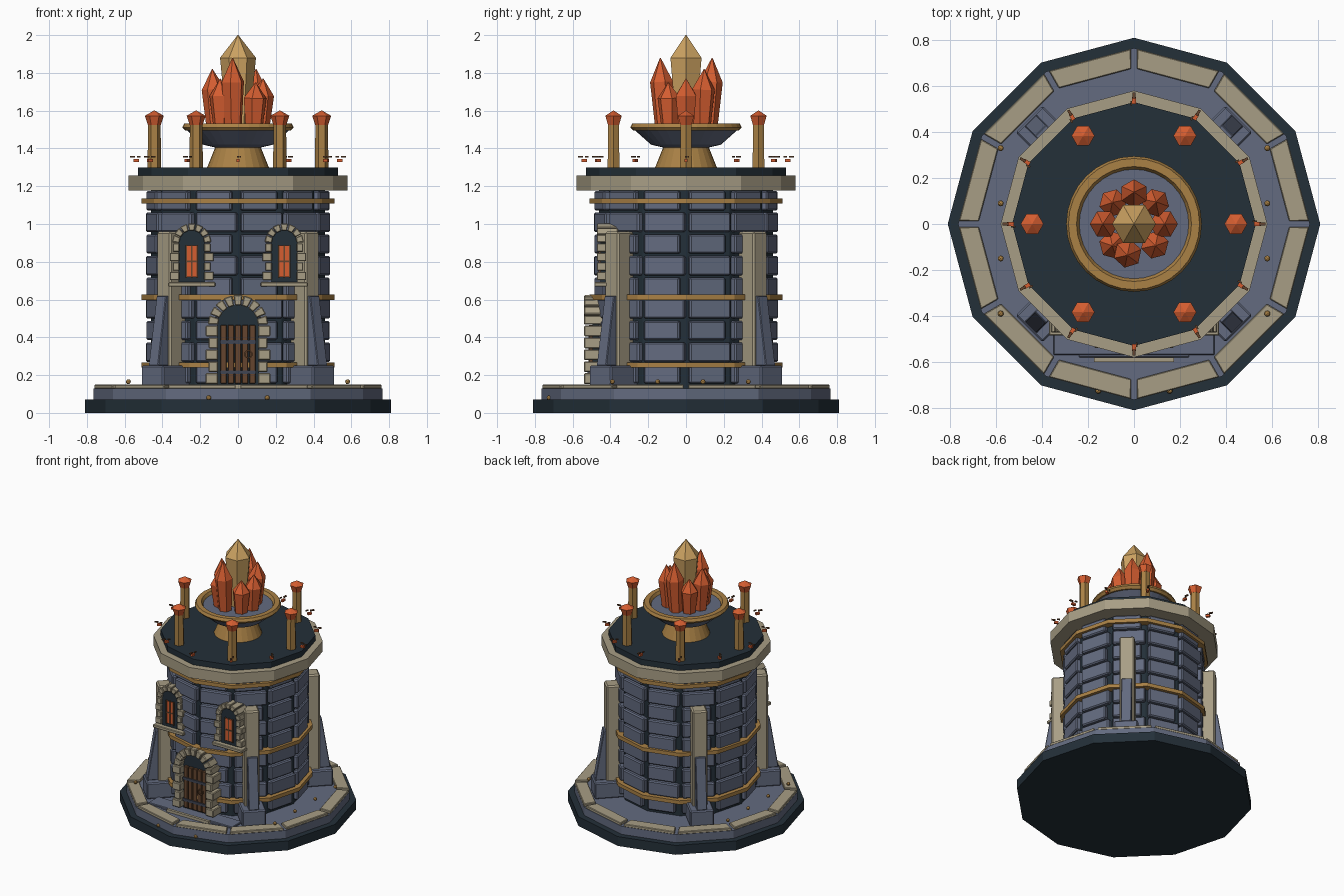
import bpy, bmesh
from math import sin, cos, pi, radians
from mathutils import Matrix, Vector

if "Cube" in bpy.data.objects:
    bpy.data.objects.remove(bpy.data.objects["Cube"], do_unlink=True)


def material(name, r, g, b):
    m = bpy.data.materials.new(name)
    m.use_nodes = True
    m.diffuse_color = (r, g, b, 1)
    m.node_tree.nodes["Principled BSDF"].inputs["Base Color"].default_value = (r, g, b, 1)
    return m


NAVY = material("dark navy stone", 0.017, 0.029, 0.04)
SLATE = material("slate stone", 0.125, 0.147, 0.215)
BEIGE = material("pale limestone", 0.39, 0.34, 0.235)
GOLD = material("aged gold", 0.40, 0.22, 0.06)
AMBER = material("amber crystal", 0.60, 0.36, 0.12)
ORANGE = material("orange crystal", 0.66, 0.11, 0.03)
BROWN = material("brown wood", 0.13, 0.06, 0.028)
IRON = material("dark iron", 0.05, 0.058, 0.085)


def finish(bm, name, mat, bevel=0):
    bmesh.ops.recalc_face_normals(bm, faces=bm.faces[:])
    me = bpy.data.meshes.new(name)
    bm.to_mesh(me)
    bm.free()
    ob = bpy.data.objects.new(name, me)
    bpy.context.collection.objects.link(ob)
    me.materials.append(mat)
    if bevel:
        mod = ob.modifiers.new("Bevel", 'BEVEL')
        mod.width, mod.segments = bevel, 1
    return ob


def polar(angle, r=0, z=0):
    """Frame whose local x points outward at the given angle in degrees."""
    return Matrix.Rotation(radians(angle), 4, 'Z') @ Matrix.Translation((r, 0, z))


def box(bm, lo, hi, frame=Matrix()):
    lo, hi = Vector(lo), Vector(hi)
    size = Matrix.Diagonal((*(hi - lo), 1))
    bmesh.ops.create_cube(bm, size=1, matrix=frame @ Matrix.Translation((lo + hi) / 2) @ size)


def prism(bm, pts, a, b, frame=Matrix()):
    """Extrude a local (x, z) outline along local y from a to b."""
    ends = [[bm.verts.new(frame @ Vector((x, y, z))) for x, z in pts] for y in (a, b)]
    bm.faces.new(ends[0])
    bm.faces.new(ends[1][::-1])
    for i in range(len(pts)):
        j = (i + 1) % len(pts)
        bm.faces.new((ends[0][i], ends[0][j], ends[1][j], ends[1][i]))


def lathe(bm, profile, n=12, frame=Matrix(), closed=False):
    """Turn an (r, z) profile into n flat sides; closed makes a ring."""
    rows = [[bm.verts.new(frame @ Vector((r * cos(2 * pi * k / n), r * sin(2 * pi * k / n), z)))
             for k in range(n)] for r, z in profile]
    pairs = list(zip(rows, rows[1:])) + ([(rows[-1], rows[0])] if closed else [])
    for p, q in pairs:
        for k in range(n):
            j = (k + 1) % n
            bm.faces.new((p[k], p[j], q[j], q[k]))
    if not closed:
        bm.faces.new(rows[0][::-1])
        bm.faces.new(rows[-1])


def turned(name, mat, profile, n=12, closed=False):
    bm = bmesh.new()
    lathe(bm, profile, n, closed=closed)
    return finish(bm, name, mat)


def ring(name, mat, r0, r1, z0, z1, n=12):
    return turned(name, mat, [(r0, z0), (r1, z0), (r1, z1), (r0, z1)], n, True)


# Stepped base with separate edging stones
turned("base_plinth", NAVY, [(0.81, 0), (0.81, 0.07)])
turned("base_slab", SLATE, [(0.765, 0.07), (0.765, 0.13)])
bm = bmesh.new()
for k in range(12):
    f = polar(30 * k + 15) @ Matrix.Rotation(pi / 2, 4, 'X')
    prism(bm, [(0.655, -0.163), (0.739, -0.185), (0.739, 0.185), (0.655, 0.163)], 0.128, 0.15, f)
finish(bm, "base_edging", BEIGE, 0.004)

# Tower core and coursed stonework
turned("tower_core", NAVY, [(0.46, 0.13), (0.46, 1.19)])
bm = bmesh.new()
rows, step = 9, 0.1145
for row in range(rows):
    z = 0.15 + row * step
    half, shift = (0.112, 0.006) if row % 2 else (0.098, -0.008)
    for k in range(12):
        box(bm, (0.42, shift - half, z + 0.006), (0.476, shift + half, z + step - 0.006), polar(30 * k + 15))
finish(bm, "wall_bricks", SLATE, 0.008)
for i, z in enumerate((0.24, 0.598, 1.108)):
    ring(f"gold_band_{i}", GOLD, 0.45, 0.512, z, z + 0.028)

# Cornice and roof
ring("cornice", BEIGE, 0.44, 0.58, 1.178, 1.256)
turned("roof_slab", NAVY, [(0.53, 1.2), (0.53, 1.298)])

# Four corner buttresses
plinths, piers, wedges = bmesh.new(), bmesh.new(), bmesh.new()
for a in (45, 135, 225, 315):
    f = polar(a)
    box(plinths, (0.44, -0.083, 0.13), (0.645, 0.083, 0.25), f)
    box(piers, (0.44, -0.052, 0.24), (0.56, 0.052, 0.96), f)
    prism(wedges, [(0.54, 0.25), (0.635, 0.25), (0.575, 0.62), (0.54, 0.62)], -0.036, 0.036, f)
finish(plinths, "buttress_plinths", SLATE, 0.008)
finish(piers, "buttress_piers", BEIGE, 0.01)
finish(wedges, "buttress_wedges", SLATE, 0.004)


def stone_arch(bm, cx, z0, spring, r0, r1, y0, y1, n, courses):
    """Wedge stones over jambs of alternating width."""
    gap = 0.025
    for k in range(n):
        a, b = pi * k / n + gap, pi * (k + 1) / n - gap
        prism(bm, [(cx + r * cos(t), spring + r * sin(t)) for r, t in ((r0, a), (r1, a), (r1, b), (r0, b))], y0, y1)
    h = (spring - z0) / courses
    for k in range(courses):
        extra = 0.012 if k % 2 == 0 else -0.004
        for s in (-1, 1):
            xs = sorted((cx + s * r0, cx + s * (r1 + extra)))
            box(bm, (xs[0], y0, z0 + k * h + 0.003), (xs[1], y1, z0 + (k + 1) * h - 0.003))


def arch_outline(cx, z0, spring, r):
    return [(cx - r, z0), (cx + r, z0)] + [(cx + r * cos(pi * k / 10), spring + r * sin(pi * k / 10)) for k in range(11)]


# Doorway
bm = bmesh.new()
stone_arch(bm, 0, 0.15, 0.465, 0.105, 0.16, -0.54, -0.42, 9, 5)
finish(bm, "door_surround", BEIGE, 0.005)
bm = bmesh.new()
prism(bm, arch_outline(0, 0.14, 0.465, 0.11), -0.495, -0.42)
finish(bm, "door_recess", NAVY)
bm = bmesh.new()
for k in range(5):
    x = (k - 2) * 0.038
    box(bm, (x - 0.016, -0.515, 0.155), (x + 0.016, -0.49, 0.465))
finish(bm, "door_planks", BROWN, 0.003)
bm = bmesh.new()
for z in (0.215, 0.375):
    box(bm, (-0.095, -0.522, z - 0.01), (0.095, -0.51, z + 0.01))
finish(bm, "door_straps", IRON)
bm = bmesh.new()
lathe(bm, [(0.016, -0.004), (0.023, -0.004), (0.023, 0.004), (0.016, 0.004)], 12,
      Matrix.Translation((0.055, -0.524, 0.31)) @ Matrix.Rotation(pi / 2, 4, 'X'), True)
finish(bm, "door_handle", BROWN)
bm = bmesh.new()
box(bm, (-0.35, -0.57, 0.125), (0.35, -0.45, 0.142))
box(bm, (-0.24, -0.58, 0.125), (0.24, -0.45, 0.138))
finish(bm, "door_landing", SLATE, 0.004)
bm = bmesh.new()
box(bm, (-0.175, -0.6, 0.125), (0.175, -0.58, 0.15))
finish(bm, "door_threshold", BEIGE)

# Pair of arched windows
frames, panes, glows, bars = [bmesh.new() for _ in range(4)]
for x in (-0.245, 0.245):
    stone_arch(frames, x, 0.7, 0.9, 0.066, 0.104, -0.472, -0.36, 7, 4)
    box(frames, (x - 0.125, -0.485, 0.668), (x + 0.125, -0.36, 0.692))
    prism(panes, arch_outline(x, 0.69, 0.9, 0.07), -0.452, -0.36)
    for s in (-1, 1):
        box(glows, (x + s * 0.015 - 0.011, -0.46, 0.72), (x + s * 0.015 + 0.011, -0.45, 0.885))
        box(bars, (x + s * 0.03 - 0.004, -0.464, 0.715), (x + s * 0.03 + 0.004, -0.45, 0.89))
    box(bars, (x - 0.004, -0.464, 0.715), (x + 0.004, -0.45, 0.89))
    box(bars, (x - 0.03, -0.464, 0.798), (x + 0.03, -0.45, 0.806))
finish(frames, "window_surrounds", BEIGE, 0.004)
finish(panes, "window_recesses", NAVY)
finish(glows, "window_glow", ORANGE)
finish(bars, "window_bars", BROWN)

# Roof posts with crystal caps
posts, caps = bmesh.new(), bmesh.new()
for k in range(6):
    f = polar(60 * k, 0.443)
    lathe(posts, [(0.036, 1.29), (0.033, 1.54)], 6, f)
    lathe(caps, [(0.034, 1.525), (0.05, 1.573), (0.003, 1.6)], 6, f)
finish(posts, "roof_posts", GOLD)
finish(caps, "post_caps", ORANGE)

# Small floating embers around the roof edge
embers, sparks = bmesh.new(), bmesh.new()
for k in range(12):
    f = polar(30 * k)
    box(embers, (0.523, -0.008, 1.327), (0.553, 0.008, 1.343), f)
    box(sparks, (0.545, -0.006, 1.351), (0.572, 0.006, 1.359), f)
    box(sparks, (0.515, 0.008, 1.351), (0.535, 0.016, 1.359), f)
finish(embers, "roof_embers", ORANGE)
finish(sparks, "roof_sparks", BROWN)

# Brazier
turned("brazier_foot", GOLD, [(0.165, 1.295), (0.115, 1.42)], 24)
turned("brazier_bowl", SLATE, [(0.1, 1.4), (0.185, 1.42), (0.275, 1.5), (0.26, 1.51)], 32)
turned("brazier_rim", GOLD, [(0.25, 1.495), (0.28, 1.495), (0.295, 1.512), (0.285, 1.532), (0.25, 1.532), (0.238, 1.51)], 32, True)

# Crystal cluster
turned("main_crystal", AMBER, [(0.06, 1.505), (0.095, 1.88), (0.002, 2)], 6)
bm = bmesh.new()
for k, top in enumerate((1.77, 1.82, 1.88, 1.76, 1.82, 1.77, 1.88, 1.75)):
    f = polar(45 * k - (12 if k == 6 else 0), 0.12) @ Matrix.Rotation(0.05, 4, 'Y')
    f = Matrix.Translation((0, 0, 1.505)) @ f
    h = top - 1.505
    lathe(bm, [(0.046, 0), (0.062, h * 0.66), (0.002, h)], 6, f)
finish(bm, "crystal_ring", ORANGE)

# Brass studs on the base
bm = bmesh.new()
spots = [(s * 0.58, y, 0.165) for s in (-1, 1) for y in (-0.39, -0.15, 0.09, 0.33)]
spots += [(s * 0.155, -0.725, 0.08) for s in (-1, 1)]
for p in spots:
    bmesh.ops.create_icosphere(bm, subdivisions=2, radius=0.013, matrix=Matrix.Translation(p))
finish(bm, "base_studs", GOLD)
